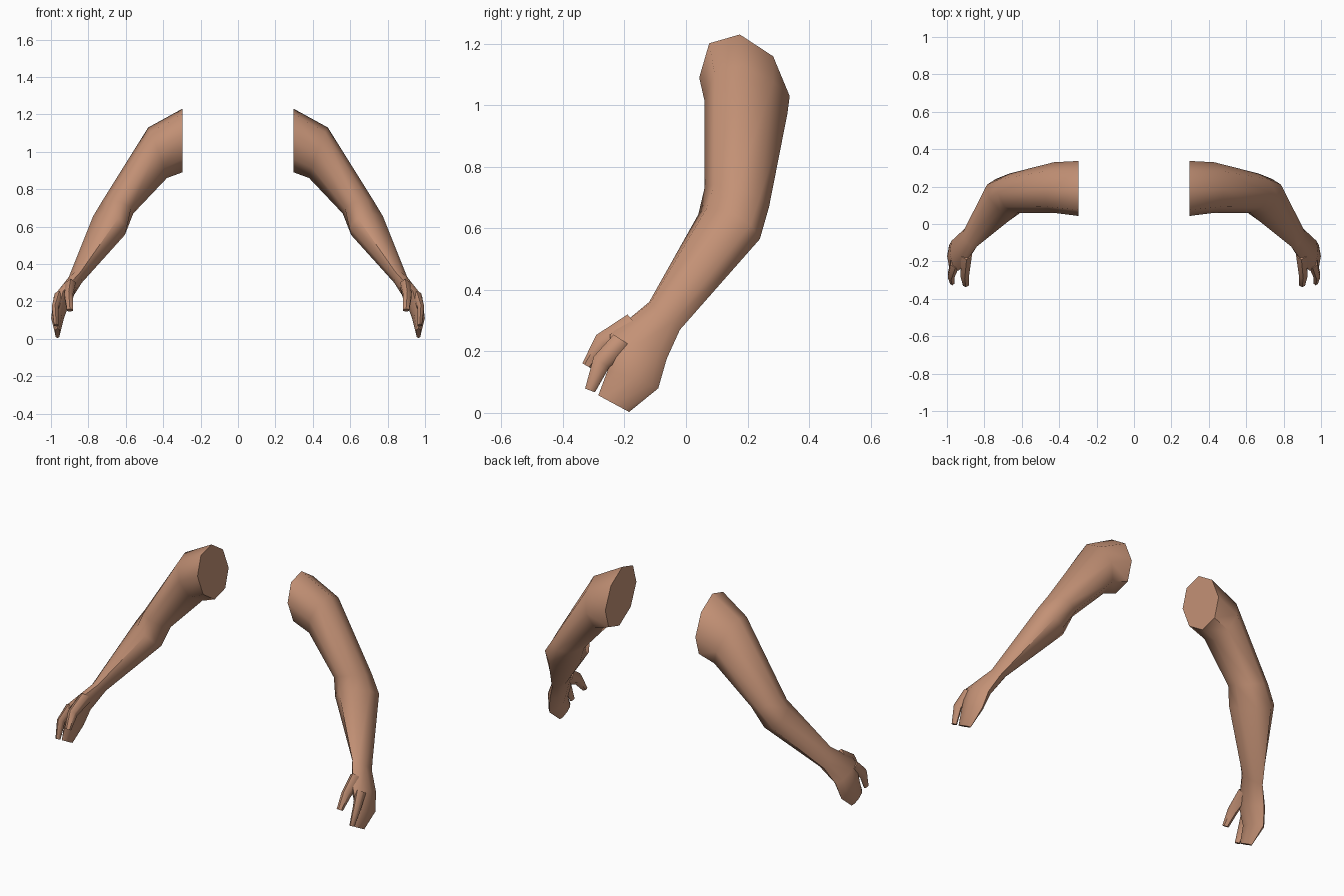
import bpy, bmesh, math
from mathutils import Vector

if "Cube" in bpy.data.objects:
    bpy.data.objects.remove(bpy.data.objects["Cube"])

skin = bpy.data.materials.new("warm skin")
skin.diffuse_color = (0.55, 0.285, 0.18, 1)
skin.use_nodes = True
skin.node_tree.nodes["Principled BSDF"].inputs["Base Color"].default_value = skin.diffuse_color


def loft(name, rings, sides=8):
    """Skin a tube through rings of (centre, front-back half axis, side half axis), mirrored."""
    bm = bmesh.new()
    loops = []
    for c, a, b in rings:
        c, a, b = Vector(c), Vector(a), Vector(b)
        angles = [2 * math.pi * k / sides for k in range(sides)]
        loops.append([bm.verts.new(c + a * math.cos(t) + b * math.sin(t)) for t in angles])
    for p, q in zip(loops, loops[1:]):
        for k in range(sides):
            n = (k + 1) % sides
            bm.faces.new((p[k], p[n], q[n], q[k]))
    bm.faces.new(loops[0])
    bm.faces.new(loops[-1])
    bmesh.ops.recalc_face_normals(bm, faces=bm.faces[:])
    mesh = bpy.data.meshes.new(name)
    bm.to_mesh(mesh)
    bm.free()
    mesh.materials.append(skin)
    ob = bpy.data.objects.new(name, mesh)
    bpy.context.collection.objects.link(ob)
    bpy.ops.object.select_all(action='DESELECT')
    ob.select_set(True)
    bpy.context.view_layer.objects.active = ob
    bpy.ops.object.shade_smooth_by_angle(angle=math.radians(55))
    mirror = ob.modifiers.new("mirror", 'MIRROR')
    mirror.use_axis[0] = True
    return ob


# Arm from shoulder opening to the closed outer fingers
loft("arms", [
    ((.298, .19, 1.06), (0, .147, -.03), (0, -.015, .17)),       # shoulder
    ((.43, .195, .995), (0, .135, -.02), (.05, -.01, .135)),     # upper arm
    ((.645, .165, .70), (.02, .105, -.03), (.085, 0, .03)),      # above elbow
    ((.69, .14, .605), (.05, .10, -.04), (.085, 0, .05)),        # below elbow
    ((.87, -.07, .315), (.03, .05, -.045), (.035, -.015, .015)), # wrist
    ((.94, -.155, .215), (.005, .092, -.04), (.045, 0, .01)),    # palm
    ((.965, -.172, .11), (0, .082, -.03), (.034, 0, 0)),         # knuckles
    ((.965, -.235, .03), (0, .05, -.027), (.014, 0, 0)),         # fingertips
])

# Separate index finger
loft("index_fingers", [
    ((.955, -.205, .235), (0, .03, -.02), (.028, 0, 0)),
    ((.978, -.275, .165), (0, .025, -.018), (.02, 0, 0)),
    ((.972, -.312, .073), (0, .016, -.006), (.013, 0, 0)),
], 6)

# Thumb on the inner side of the hand
loft("thumbs", [
    ((.895, -.16, .285), (0, .03, -.035), (.032, 0, 0)),
    ((.905, -.27, .228), (0, .022, -.025), (.026, 0, 0)),
    ((.899, -.323, .153), (0, .014, -.008), (.018, 0, 0)),
], 6)
